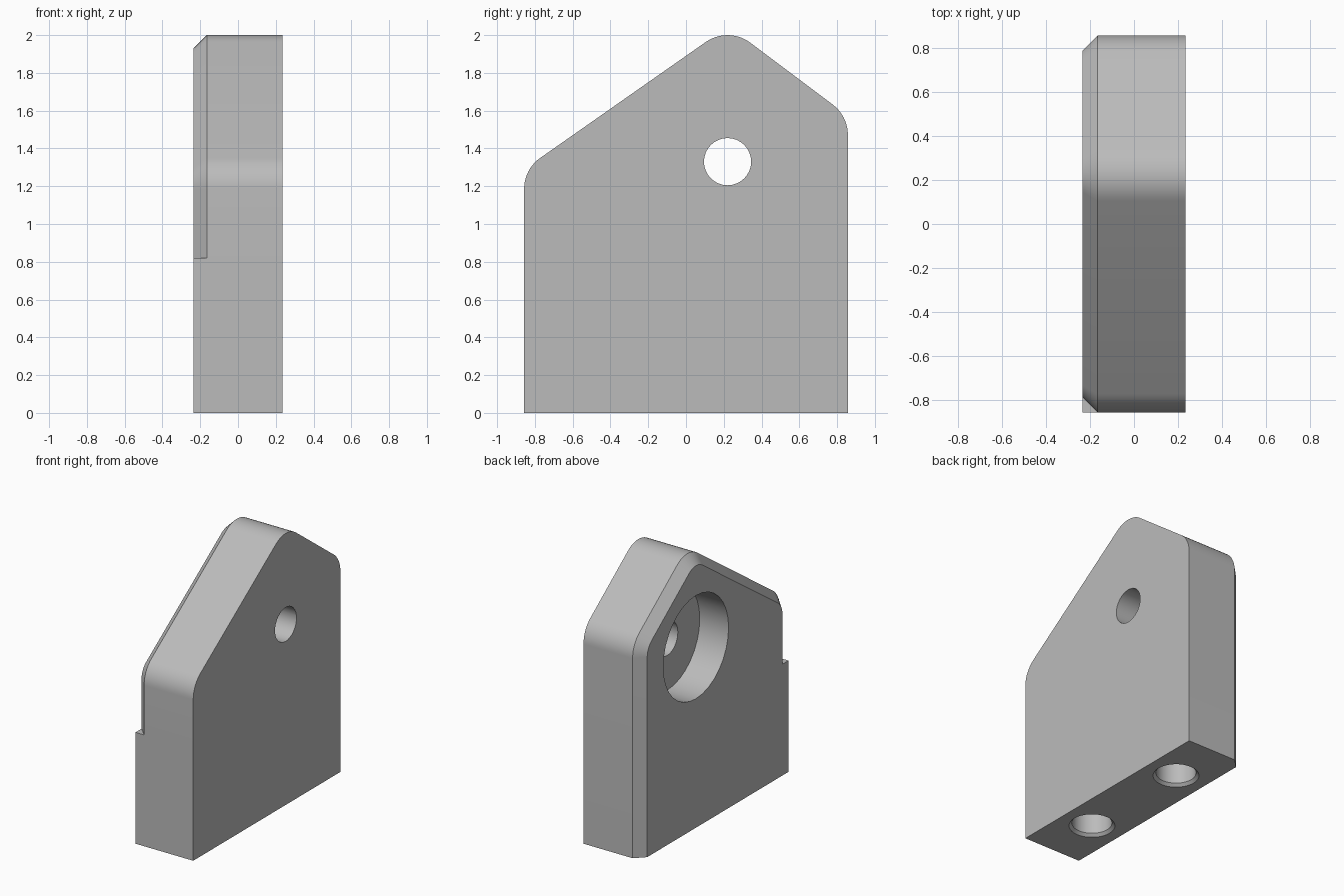
import bpy
import bmesh
from math import sin, cos, pi, radians
from mathutils import Matrix

cube = bpy.data.objects.get("Cube")
if cube:
    bpy.data.objects.remove(cube, do_unlink=True)

HALF_X, HALF_Y = 0.235, 0.857
CHAMFER, FILLET = 0.07, 0.2
STEP_Z = 0.82

grey = bpy.data.materials.new("plain grey")
grey.use_nodes = True
colour = (0.5, 0.5, 0.5, 1)
grey.diffuse_color = colour
grey.node_tree.nodes["Principled BSDF"].inputs["Base Color"].default_value = colour


def make_object(name, bm):
    bmesh.ops.remove_doubles(bm, verts=bm.verts, dist=0.0001)
    bmesh.ops.recalc_face_normals(bm, faces=bm.faces)
    mesh = bpy.data.meshes.new(name)
    bm.to_mesh(mesh)
    bm.free()
    mesh.materials.append(grey)
    ob = bpy.data.objects.new(name, mesh)
    bpy.context.collection.objects.link(ob)
    return ob


def loft(bm, rings):
    """Join equal-length closed rings and cap both ends."""
    loops = [[bm.verts.new(p) for p in ring] for ring in rings]
    for a, b in zip(loops, loops[1:]):
        for i in range(len(a)):
            j = (i + 1) % len(a)
            bm.faces.new((a[i], a[j], b[j], b[i]))
    bm.faces.new(loops[0])
    bm.faces.new(loops[-1])


def outline(x, inset):
    """Gabled side outline; the inset spares the base and the lower front."""
    pts = [(x, -HALF_Y, 0), (x, -HALF_Y, STEP_Z), (x, -HALF_Y + inset, STEP_Z)]
    side = HALF_Y - FILLET
    r = FILLET - inset
    corners = [(-side, 1.186, 180, 125), (0.22, 1.8, 125, 53), (side, 1.472, 53, 0)]
    for cy, cz, start, end in corners:
        for i in range(11):
            a = radians(start + (end - start) * i / 10)
            pts.append((x, cy + r * cos(a), cz + r * sin(a)))
    pts.append((x, HALF_Y - inset, 0))
    return pts


def lathe_cutter(name, profile, matrix, sides=32):
    """Turn (radius, height) steps around z, then place the result."""
    bm = bmesh.new()
    loft(bm, [[(r * cos(2 * pi * i / sides), r * sin(2 * pi * i / sides), h)
               for i in range(sides)] for r, h in profile])
    bm.transform(matrix)
    ob = make_object(name, bm)
    ob.hide_render = True
    return ob


# Plate with one chamfered side
bm = bmesh.new()
loft(bm, [outline(HALF_X, 0), outline(CHAMFER - HALF_X, 0), outline(-HALF_X, CHAMFER)])
plate = make_object("bracket_plate", bm)

# Counterbored cross hole and two countersunk holes in the base
cutters = [lathe_cutter(
    "counterbore_cutter",
    [(0.38, -0.4), (0.38, 0), (0.125, 0), (0.125, 0.4)],
    Matrix.Translation((0, 0.22, 1.33)) @ Matrix.Rotation(pi / 2, 4, 'Y'))]
for y in (-0.44, 0.44):
    cutters.append(lathe_cutter(
        "base_hole_cutter",
        [(0.175, -0.02), (0.135, 0.02), (0.135, 0.6)],
        Matrix.Translation((0, y, 0))))

bpy.ops.object.select_all(action='DESELECT')
bpy.context.view_layer.objects.active = plate
plate.select_set(True)
for cutter in cutters:
    mod = plate.modifiers.new("hole", 'BOOLEAN')
    mod.operation = 'DIFFERENCE'
    mod.solver = 'EXACT'
    mod.object = cutter
    bpy.ops.object.modifier_apply(modifier=mod.name)
    bpy.data.objects.remove(cutter, do_unlink=True)

bpy.ops.object.shade_smooth_by_angle(angle=radians(25))
